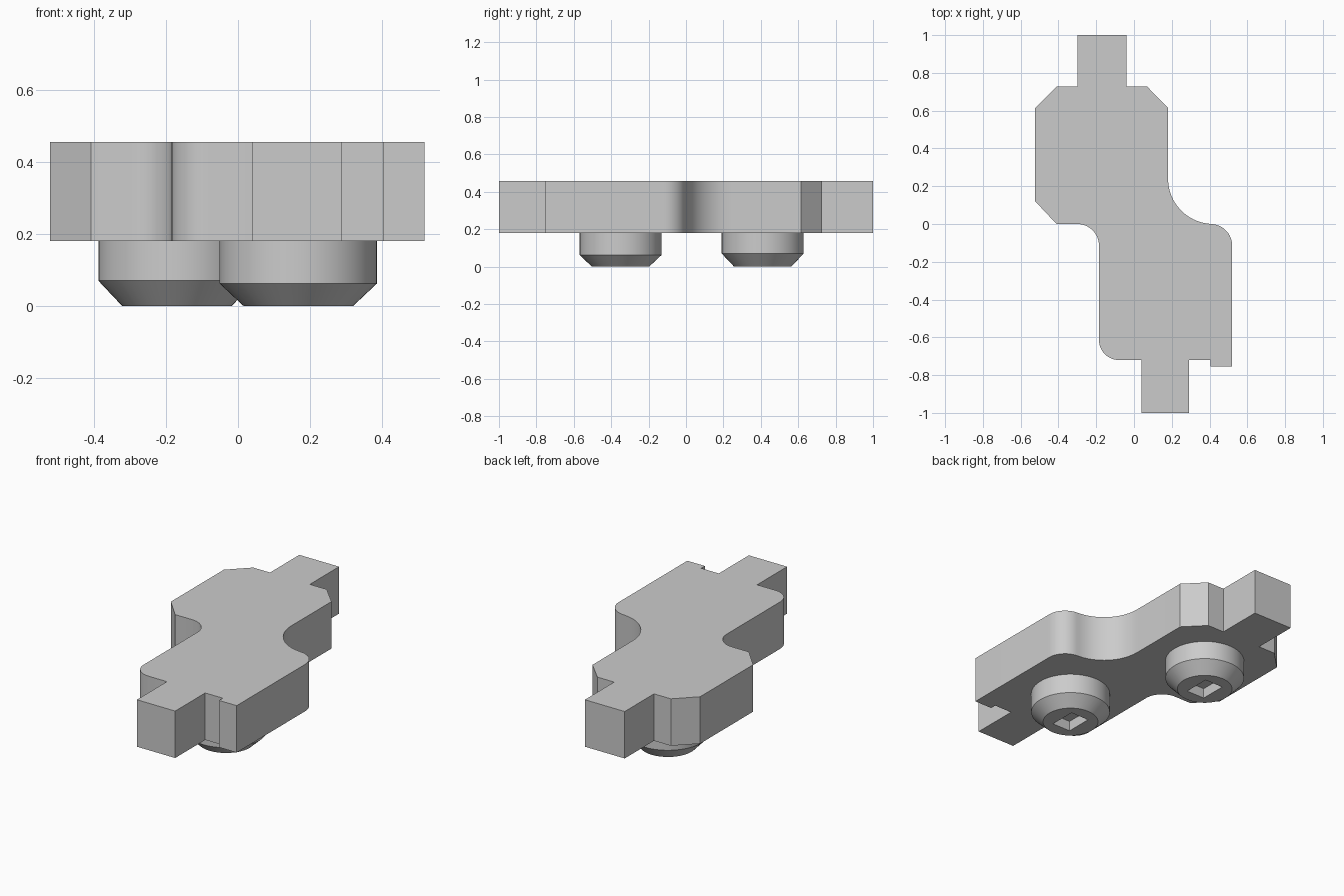
import bpy, bmesh
from math import cos, sin, radians, tau

cube = bpy.data.objects.get("Cube")
if cube:
    bpy.data.objects.remove(cube, do_unlink=True)

# Plain grey used on every part
GREY = (0.6, 0.6, 0.6, 1)
mat = bpy.data.materials.new("plain_grey")
mat.use_nodes = True
mat.diffuse_color = GREY
mat.node_tree.nodes["Principled BSDF"].inputs["Base Color"].default_value = GREY

BODY_BOTTOM, BODY_TOP = 0.18, 0.457


def finish(name, bm):
    """Turn a bmesh into a named, smooth-by-angle object."""
    bmesh.ops.recalc_face_normals(bm, faces=bm.faces)
    mesh = bpy.data.meshes.new(name)
    bm.to_mesh(mesh)
    bm.free()
    mesh.materials.append(mat)
    obj = bpy.data.objects.new(name, mesh)
    bpy.context.collection.objects.link(obj)
    bpy.ops.object.select_all(action='DESELECT')
    obj.select_set(True)
    bpy.context.view_layer.objects.active = obj
    bpy.ops.object.shade_smooth_by_angle(angle=radians(30))
    return obj


def arc(cx, cy, r, start, end, steps=12):
    """Points along an arc, angles in degrees."""
    angles = [radians(start + (end - start) * i / steps) for i in range(steps + 1)]
    return [(cx + r * cos(a), cy + r * sin(a)) for a in angles]


def loop(bm, points, z):
    """Closed ring of vertices and edges at height z."""
    verts = [bm.verts.new((x, y, z)) for x, y in points]
    edges = [bm.edges.new((v, verts[i - 1])) for i, v in enumerate(verts)]
    return verts, edges


def bridge(bm, lower, upper):
    for i in range(len(lower)):
        bm.faces.new((lower[i - 1], lower[i], upper[i], upper[i - 1]))


# Body: back half with chamfered corners, front half with rounded corners
outline = [(-0.30, 1), (-0.04, 1), (-0.04, 0.727), (0.07, 0.727), (0.18, 0.615)]
outline += arc(0.42, 0.24, 0.24, 180, 265)
outline += arc(0.405, -0.115, 0.115, 85, 0)
outline += [(0.52, -0.755), (0.405, -0.755), (0.405, -0.72), (0.29, -0.72),
            (0.29, -1), (0.04, -1), (0.04, -0.72)]
outline += arc(-0.08, -0.615, 0.105, 270, 180)
outline += arc(-0.30, -0.115, 0.115, 0, 90)
outline += [(-0.41, 0), (-0.523, 0.12), (-0.523, 0.615), (-0.41, 0.727), (-0.30, 0.727)]

bm = bmesh.new()
bottom, _ = loop(bm, outline, BODY_BOTTOM)
top, _ = loop(bm, outline, BODY_TOP)
bridge(bm, bottom, top)
bm.faces.new(bottom)
bm.faces.new(top)
finish("body", bm)


# Round feet with a tapered end and a rectangular socket underneath
def foot(name, cx, cy, taper):
    def circle(r):
        return [(cx + r * cos(tau * i / 48), cy + r * sin(tau * i / 48)) for i in range(48)]

    socket = [(cx + sx * 0.06, cy + sy * 0.08) for sx, sy in ((-1, -1), (1, -1), (1, 1), (-1, 1))]
    bm = bmesh.new()
    base, base_edges = loop(bm, circle(0.153), 0)
    shoulder, _ = loop(bm, circle(0.219), taper)
    head, _ = loop(bm, circle(0.219), BODY_BOTTOM + 0.01)
    bridge(bm, base, shoulder)
    bridge(bm, shoulder, head)
    bm.faces.new(head)
    mouth, mouth_edges = loop(bm, socket, 0)
    floor, _ = loop(bm, socket, 0.06)
    bridge(bm, mouth, floor)
    bm.faces.new(floor)
    bmesh.ops.triangle_fill(bm, edges=base_edges + mouth_edges, use_beauty=True)
    finish(name, bm)


foot("front_foot", 0.168, -0.35, 0.062)
foot("back_foot", -0.17, 0.41, 0.07)
